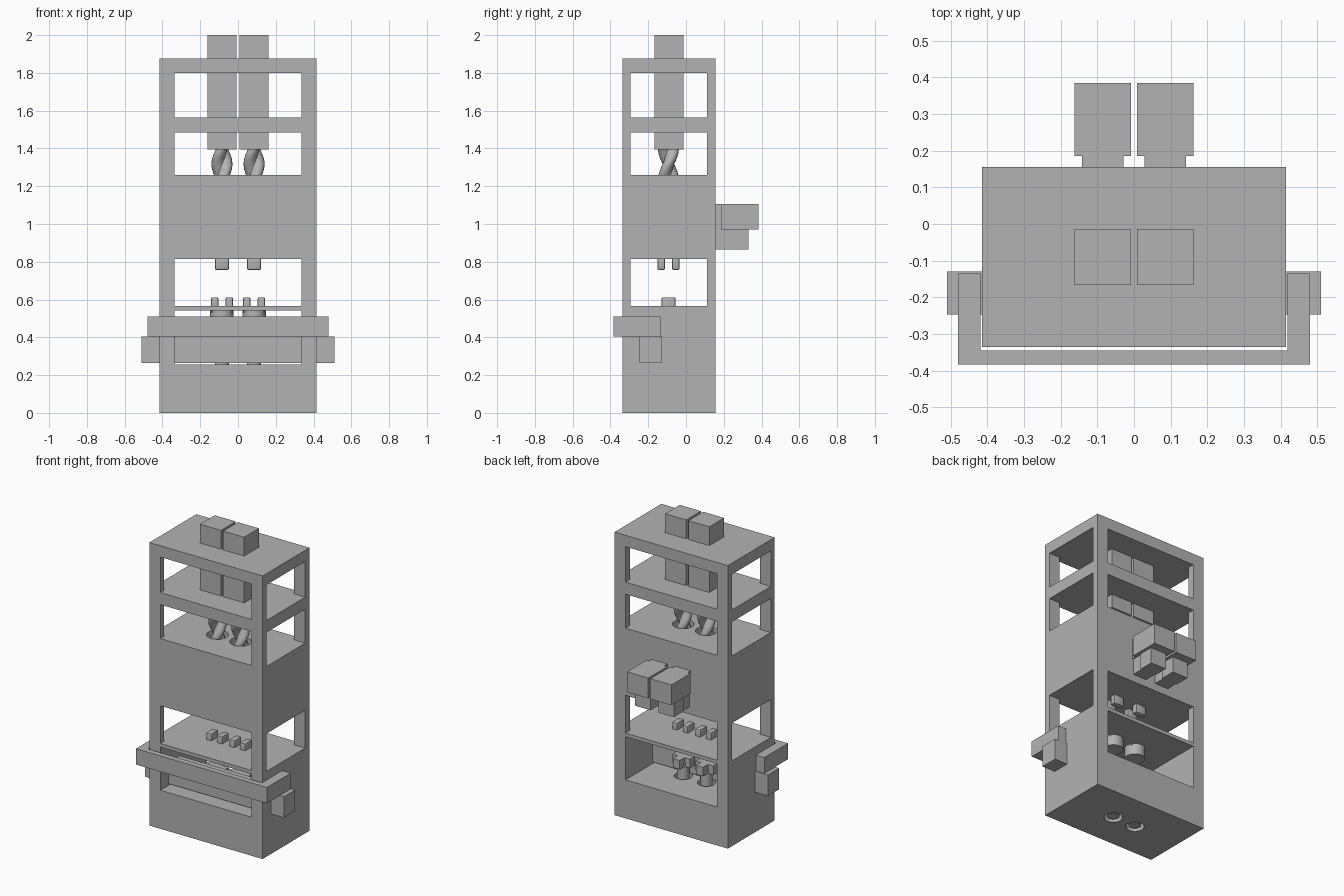
import bpy, bmesh, math
from mathutils import Matrix

if "Cube" in bpy.data.objects:
    bpy.data.objects.remove(bpy.data.objects["Cube"])

grey = bpy.data.materials.new("machine_grey")
grey.use_nodes = True
grey.diffuse_color = (0.45, 0.45, 0.45, 1)
grey.node_tree.nodes["Principled BSDF"].inputs["Base Color"].default_value = (0.45, 0.45, 0.45, 1)

AXIS_X, AXIS_Y = 0.085, -0.093


def finish(name, bm):
    mesh = bpy.data.meshes.new(name)
    bmesh.ops.recalc_face_normals(bm, faces=bm.faces)
    bm.to_mesh(mesh)
    bm.free()
    mesh.materials.append(grey)
    obj = bpy.data.objects.new(name, mesh)
    bpy.context.collection.objects.link(obj)
    return obj


def box(name, x, y, z, bevel=0):
    """Box from (min, max) ranges, optionally with rounded edges."""
    bm = bmesh.new()
    bmesh.ops.create_cube(bm, size=1)
    for v in bm.verts:
        v.co = [sum(r) / 2 + c * (r[1] - r[0]) for r, c in zip((x, y, z), v.co)]
    if bevel:
        bmesh.ops.bevel(bm, geom=bm.edges[:], offset=bevel, segments=2, profile=0.5, affect='EDGES')
    return finish(name, bm)


def cylinder(name, x, y, z, radius):
    bm = bmesh.new()
    place = Matrix.Translation((x, y, sum(z) / 2))
    bmesh.ops.create_cone(bm, cap_ends=True, segments=32, radius1=radius, radius2=radius,
                          depth=z[1] - z[0], matrix=place)
    return finish(name, bm)


def smooth(obj):
    bpy.ops.object.select_all(action='DESELECT')
    obj.select_set(True)
    bpy.context.view_layer.objects.active = obj
    bpy.ops.object.shade_smooth_by_angle(angle=math.radians(35))


def cut(target, cutter):
    mod = target.modifiers.new("cut", 'BOOLEAN')
    mod.operation = 'DIFFERENCE'
    mod.solver = 'EXACT'
    mod.object = cutter
    bpy.context.view_layer.objects.active = target
    bpy.ops.object.modifier_apply(modifier=mod.name)
    bpy.data.objects.remove(cutter)


def screw(name, x, y, z, steps=28, around=24, turns=0.75):
    """Two-start twisted screw lofted from a two-lobed section."""
    bm = bmesh.new()
    rings = []
    for i in range(steps + 1):
        t = i / steps
        ring = []
        for j in range(around):
            a = math.tau * j / around
            r = 0.024 + 0.032 * abs(math.cos(a)) ** 1.5
            b = a + math.tau * turns * t
            ring.append(bm.verts.new((x + r * math.cos(b), y + r * math.sin(b),
                                      z[0] + t * (z[1] - z[0]))))
        rings.append(ring)
    for low, high in zip(rings, rings[1:]):
        for j in range(around):
            k = (j + 1) % around
            bm.faces.new((low[j], low[k], high[k], high[j]))
    bm.faces.new(rings[0])
    bm.faces.new(rings[-1])
    smooth(finish(name, bm))


# Tall frame with three levels open on all sides
frame = box("frame", (-0.415, 0.415), (-0.335, 0.155), (0, 1.875))
for z in ((0.565, 0.815), (1.26, 1.485), (1.565, 1.8)):
    cut(frame, box("cutter", (-0.335, 0.335), (-0.5, 0.5), z))
    cut(frame, box("cutter", (-0.6, 0.6), (-0.295, 0.11), z))
# Bottom chamber open to front and back
cut(frame, box("cutter", (-0.335, 0.335), (-0.5, 0.5), (0.255, 0.541)))
# Round holes in the floors
for s in (-1, 1):
    cut(frame, cylinder("cutter", s * AXIS_X, AXIS_Y, (1.15, 1.3), 0.066))
    cut(frame, cylinder("cutter", s * AXIS_X, AXIS_Y, (-0.1, 0.3), 0.055))

for s, side in ((-1, "right"), (1, "left")):
    cx = s * AXIS_X

    def span(half, centre=cx):
        return (centre - half, centre + half)

    # Upper drive motor and its screw
    box(f"drive_motor_{side}", span(0.077), span(0.077, -0.09), (1.395, 2.0))
    screw(f"screw_{side}", cx, AXIS_Y, (1.15, 1.4))

    # Forked couplings, the lower pair turned a quarter against the upper
    for d, end in ((-1, "a"), (1, "b")):
        off = d * 0.0385
        smooth(box(f"upper_prong_{side}_{end}", span(0.0375), span(0.02, AXIS_Y + off),
                   (0.757, 0.83), 0.008))
        smooth(box(f"lower_prong_{side}_{end}", span(0.02, cx + off), span(0.0375, AXIS_Y),
                   (0.53, 0.612), 0.008))
    smooth(cylinder(f"hanging_bearing_{side}", cx, AXIS_Y, (0.47, 0.545), 0.062))

    # Cutter crosses and outlet nozzle in the bottom chamber
    box(f"cross_long_{side}", span(0.065), span(0.022, AXIS_Y), (0.33, 0.39))
    box(f"cross_short_{side}", span(0.025), (-0.14, -0.02), (0.33, 0.39))
    smooth(cylinder(f"outlet_nozzle_{side}", cx, AXIS_Y, (0.01, 0.36), 0.0375))

    # Rear motors with narrower necks
    box(f"rear_motor_{side}", span(0.0775), (0.185, 0.385), (0.97, 1.105))
    box(f"rear_motor_neck_{side}", span(0.057), (0.15, 0.185), (0.97, 1.105))
    box(f"rear_gearbox_{side}", span(0.057), (0.23, 0.33), (0.865, 0.97))
    box(f"rear_gearbox_neck_{side}", span(0.05), (0.15, 0.23), (0.865, 0.97))

    # Arm of the front bracket
    outer = sorted((s * 0.418, s * 0.48))
    box(f"bracket_arm_{side}", outer, (-0.345, -0.135), (0.405, 0.51))

# Front bracket bar and the slide running through the bottom chamber
box("bracket_bar", (-0.48, 0.48), (-0.383, -0.345), (0.405, 0.51))
box("cross_slide", (-0.51, 0.51), (-0.247, -0.13), (0.265, 0.405))
